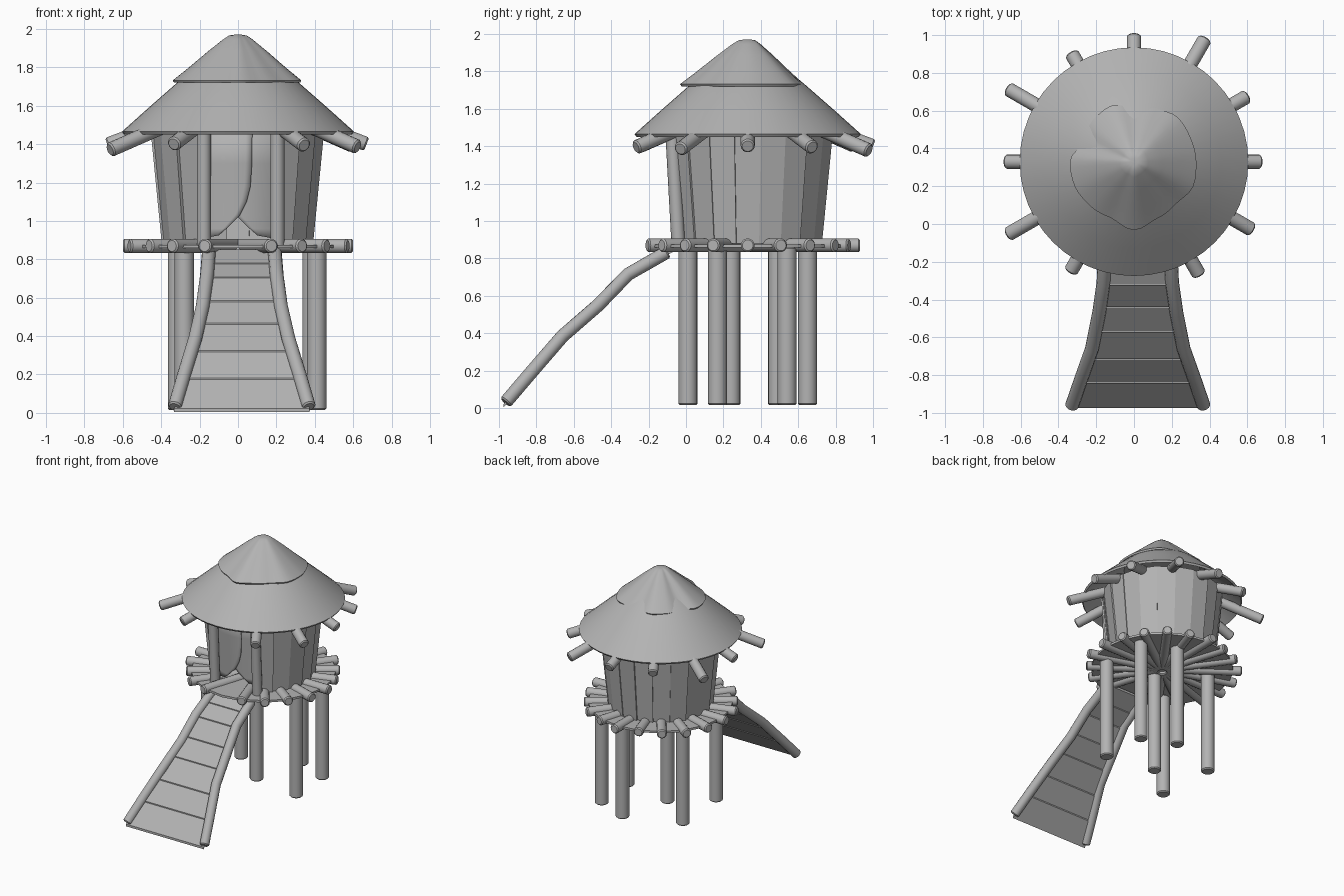
import bpy, math, random
from mathutils import Vector

if "Cube" in bpy.data.objects:
    bpy.data.objects.remove(bpy.data.objects["Cube"])

random.seed(4)
CY = 0.33  # hut axis is at (0, CY)
grey = bpy.data.materials.new("weathered grey")
grey.diffuse_color = (0.45, 0.45, 0.45, 1)
grey.use_nodes = True
grey.node_tree.nodes["Principled BSDF"].inputs["Base Color"].default_value = grey.diffuse_color


def make(name, verts, faces, smooth=True):
    me = bpy.data.meshes.new(name)
    me.from_pydata([tuple(v) for v in verts], [], faces)
    me.materials.append(grey)
    ob = bpy.data.objects.new(name, me)
    bpy.context.collection.objects.link(ob)
    bpy.context.view_layer.objects.active = ob
    for o in bpy.context.selected_objects:
        o.select_set(False)
    ob.select_set(True)
    if smooth:
        bpy.ops.object.shade_smooth_by_angle(angle=math.radians(35))
    return ob


def polar(deg, r, z):
    a = math.radians(deg)
    return Vector((r * math.cos(a), CY + r * math.sin(a), z))


def pole(name, path, r, n=14):
    """Round log along a path, with slightly bevelled ends."""
    pts = [Vector(p) for p in path]
    b = 0.008
    d0, d1 = (pts[1] - pts[0]).normalized(), (pts[-1] - pts[-2]).normalized()
    rings = [(pts[0], r - b), (pts[0] + d0 * b, r)]
    rings += [(p, r) for p in pts[1:-1]]
    rings += [(pts[-1] - d1 * b, r), (pts[-1], r - b)]
    verts, faces = [], []
    for i, (c, rad) in enumerate(rings):
        d = (rings[min(i + 1, len(rings) - 1)][0] - rings[max(i - 1, 0)][0]).normalized()
        ref = Vector((0, 0, 1)) if abs(d.z) < 0.9 else Vector((1, 0, 0))
        u = d.cross(ref).normalized()
        v = u.cross(d)
        for k in range(n):
            a = 2 * math.pi * k / n
            verts.append(c + (u * math.cos(a) + v * math.sin(a)) * rad)
    for i in range(len(rings) - 1):
        for k in range(n):
            k2 = (k + 1) % n
            faces.append((i * n + k, i * n + k2, (i + 1) * n + k2, (i + 1) * n + k))
    faces.append(tuple(reversed(range(n))))
    faces.append(tuple((len(rings) - 1) * n + k for k in range(n)))
    return make(name, verts, faces)


def lathe(name, profile, n, closed, edge=lambda deg: 1.0):
    """Revolve (r, z) points about the hut axis."""
    verts, faces = [], []
    for r, z in profile:
        for k in range(n):
            deg = 360 * k / n
            verts.append(polar(deg, r * edge(deg), z))
    m = len(profile)
    for i in range(m if closed else m - 1):
        j = (i + 1) % m
        for k in range(n):
            k2 = (k + 1) % n
            faces.append((i * n + k, i * n + k2, j * n + k2, j * n + k))
    if not closed:
        faces.append(tuple(reversed(range(n))))
        faces.append(tuple((m - 1) * n + k for k in range(n)))
    return make(name, verts, faces)


BOX = [(0, 1, 2, 3), (7, 6, 5, 4), (0, 4, 5, 1), (1, 5, 6, 2), (2, 6, 7, 3), (3, 7, 4, 0)]

# Support posts
for i, (x, y) in enumerate([(0.41, 0.168), (0.385, 0.54), (0.0, 0.24),
                            (0.12, 0.65), (-0.28, 0.01), (-0.315, 0.49)]):
    pole(f"support_post_{i}", [(x, y, 0.015), (x, y, 0.86)], 0.051, 18)

# Platform: radial logs with a thin floor between them
for i in range(20):
    deg = 18 * i
    if deg == 270:
        continue
    L = 0.6 if i % 5 == 0 else 0.585 + random.uniform(-0.02, 0.02)
    if deg in (252, 288):
        L = 0.565
    pole(f"floor_log_{i}", [polar(deg, 0.03, 0.87), polar(deg, L, 0.87)], 0.037)
lathe("floor", [(0.54, 0.858), (0.54, 0.875)], 20, False)

# Wall planks, leaving the doorway open at the front
for i in range(17):
    c = 270 + 27 + 9 + 18 * i
    dr = random.choice((-0.006, 0, 0.006))
    h = 9.0
    k = 1 / math.cos(math.radians(h))
    verts = []
    for z, r in ((0.88, 0.385), (1.5, 0.446)):
        for a, rr in ((-h, r), (h, r + 0.006), (h, r - 0.025), (-h, r - 0.028)):
            verts.append(polar(c + a, (rr + dr) * k, z))
    make(f"wall_plank_{i}", verts, [tuple(reversed(f)) for f in BOX], False)

# Door posts
for side, x in (("left", -0.178), ("right", 0.205)):
    pole(f"door_post_{side}", [(x, -0.04, 0.86), (x, -0.075, 1.5)], 0.037)


# Door curtains, curved along the wall, the left one overlapping the right
def curtain(name, sign, r):
    edge = [(0.925, -0.10), (0.96, -0.06), (1.0, -0.02), (1.03, 0.01), (1.1, 0.045),
            (1.18, 0.065), (1.3, 0.073), (1.52, 0.075)]
    n, verts, faces = 8, [], []
    for z, x1 in edge:
        for k in range(n + 1):
            x = sign * (-0.2 + (x1 + 0.2) * k / n)
            rr = r + (z - 0.88) * 0.08
            verts.append((x, CY - math.sqrt(rr * rr - x * x), z))
    # lower hem sweeps down to the outer side
    for k in range(n + 1):
        x, y, z = verts[k]
        verts[k] = (x, y, z - 0.02 * (1 - k / n))
    for i in range(len(edge) - 1):
        for k in range(n):
            a = i * (n + 1) + k
            faces.append((a, a + 1, a + n + 2, a + n + 1))
    ob = make(name, verts, faces)
    ob.modifiers.new("thickness", "SOLIDIFY").thickness = 0.006


curtain("curtain_left", 1, 0.365)
curtain("curtain_right", -1, 0.345)

# Rafters poking out under the eaves (none over the door)
lengths = {0: 0.67, 30: 0.69, 60: 0.75, 90: 0.67, 120: 0.66, 150: 0.77,
           180: 0.68, 210: 0.77, 240: 0.67, 300: 0.69, 330: 0.72}
for deg, L in lengths.items():
    tip = 1.40 - (L - 0.67) * 0.3
    pole(f"rafter_{deg}", [polar(deg, 0.15, tip + (L - 0.15) * 0.38), polar(deg, L, tip)], 0.038)

# Lower roof skirt and ragged upper cap
lathe("lower_roof", [(0.595, 1.45), (0.605, 1.465), (0.46, 1.595), (0.3, 1.735), (0.1, 1.88),
                     (0.1, 1.86), (0.3, 1.71), (0.46, 1.57)], 48, True)
rag = [.33, .325, .33, .305, .285, .32, .31, .28, .34, .34, .33, .322, .362, .325, .315, .34]


def ragged(deg):
    t = deg / 22.5
    i = int(t) % 16
    f = t - int(t)
    f = f * f * (3 - 2 * f)
    return (rag[i] * (1 - f) + rag[(i + 1) % 16] * f) / 0.33


lathe("upper_roof", [(0.323, 1.72), (0.33, 1.732), (0.25, 1.798), (0.15, 1.885), (0.075, 1.946),
                     (0.045, 1.966), (0.02, 1.97)], 64, False, ragged)

# Ramp: centre line as (y, z, half width)
PATH = [(-0.965, 0.03, 0.35), (-0.82, 0.20, 0.30), (-0.66, 0.385, 0.243), (-0.47, 0.55, 0.205),
        (-0.31, 0.715, 0.182), (-0.1, 0.835, 0.172)]
RX = 0.02


def ramp_at(y):
    for a, b in zip(PATH, PATH[1:]):
        if y <= b[0] or b is PATH[-1]:
            t = (y - a[0]) / (b[0] - a[0])
            return [a[j] + t * (b[j] - a[j]) for j in (1, 2)]


for side, s in (("left", -1), ("right", 1)):
    pole(f"ramp_rail_{side}", [(RX + s * w, y, z) for y, z, w in PATH], 0.036)

# Ramp planks
seams = [-0.975, -0.84, -0.715, -0.57, -0.44, -0.32, -0.2, -0.07]
for i, (y0, y1) in enumerate(zip(seams, seams[1:])):
    verts = []
    for y, lift in ((y0, 0.004), (y1 - 0.003, 0.0)):
        z, w = ramp_at(y)
        z += lift
        verts += [(RX - w, y, z - 0.018), (RX + w, y, z - 0.018), (RX + w, y, z), (RX - w, y, z)]
    make(f"ramp_plank_{i}", verts, BOX, False)
